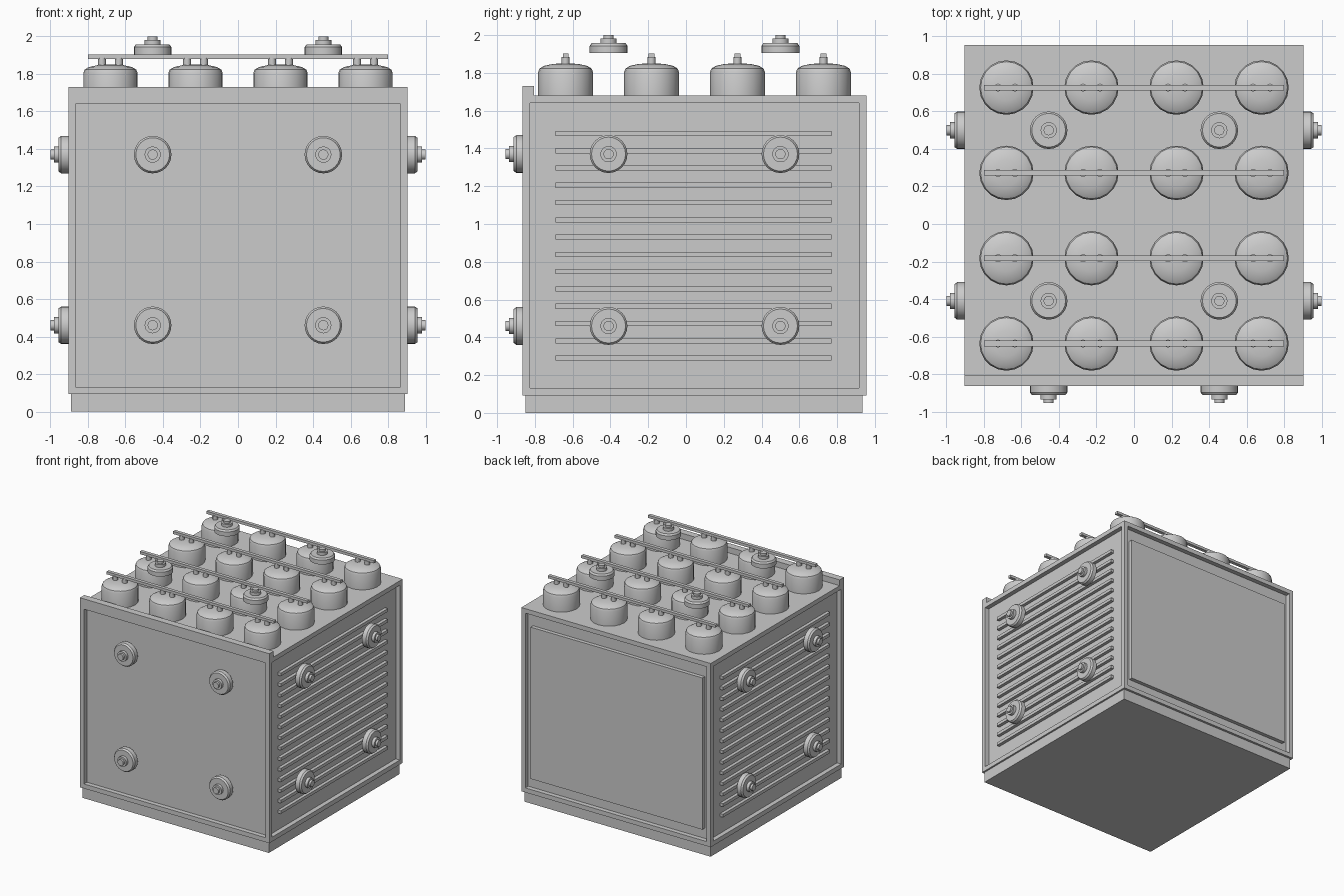
import bpy, bmesh, math
from mathutils import Matrix, Vector

cube = bpy.data.objects.get("Cube")
if cube:
    bpy.data.objects.remove(cube, do_unlink=True)

GREY = (0.6, 0.6, 0.6, 1)
grey = bpy.data.materials.new("plain grey")
grey.diffuse_color = GREY
grey.use_nodes = True
grey.node_tree.nodes["Principled BSDF"].inputs["Base Color"].default_value = GREY


def finish(bm, name):
    bmesh.ops.recalc_face_normals(bm, faces=bm.faces)
    mesh = bpy.data.meshes.new(name)
    bm.to_mesh(mesh)
    bm.free()
    mesh.materials.append(grey)
    obj = bpy.data.objects.new(name, mesh)
    bpy.context.collection.objects.link(obj)
    return obj


def add_box(bm, x, y, z):
    """Box from (min, max) ranges."""
    ranges = (x, y, z)
    size = Matrix.Diagonal([b - a for a, b in ranges] + [1])
    place = Matrix.Translation([(a + b) / 2 for a, b in ranges])
    bmesh.ops.create_cube(bm, size=1, matrix=place @ size)


def box(name, x, y, z):
    bm = bmesh.new()
    add_box(bm, x, y, z)
    return finish(bm, name)


def lathe(name, profile, steps):
    """Closed turned shape around z from (radius, height) points."""
    bm = bmesh.new()
    verts = [bm.verts.new((r, 0, h)) for r, h in profile]
    edges = [bm.edges.new(pair) for pair in zip(verts, verts[1:])]
    bmesh.ops.spin(bm, geom=verts + edges, cent=(0, 0, 0), axis=(0, 0, 1),
                   angle=math.tau, steps=steps)
    bmesh.ops.remove_doubles(bm, verts=bm.verts, dist=0.0001)
    obj = finish(bm, name)
    bpy.context.view_layer.objects.active = obj
    bpy.ops.object.select_all(action='DESELECT')
    obj.select_set(True)
    bpy.ops.object.shade_smooth_by_angle(angle=math.radians(32))
    return obj


def place_copies(obj, spots):
    """Put linked copies at (location, axis) spots; the first uses obj itself."""
    for i, (loc, axis) in enumerate(spots):
        o = obj if i == 0 else obj.copy()
        if i:
            bpy.context.collection.objects.link(o)
        o.location = loc
        o.rotation_euler = Vector((0, 0, 1)).rotation_difference(Vector(axis)).to_euler()


W, FRONT, BACK, TOP = 0.905, -0.865, 0.955, 1.68
MID = (FRONT + BACK) / 2
RECESS = 0.04

# Plinth and case, with a recessed panel on each upright face
box("plinth", (-0.89, 0.89), (-0.85, 0.935), (0, 0.1))
bm = bmesh.new()
add_box(bm, (-W, W), (FRONT, BACK), (0.093, TOP))
bm.normal_update()
sides = [f for f in bm.faces if abs(f.normal.z) < 0.5]
bmesh.ops.inset_individual(bm, faces=sides, thickness=0.055, depth=0)
panels = bmesh.ops.extrude_discrete_faces(bm, faces=sides)["faces"]
for f in panels:
    f.normal_update()
    bmesh.ops.translate(bm, verts=f.verts, vec=f.normal * -RECESS)
finish(bm, "case")

# Raised lip along the front top edge, and the back cover
box("front_lip", (-W, W), (FRONT, -0.805), (TOP, 1.73))
box("back_cover", (-0.82, 0.82), (BACK - RECESS - 0.005, BACK - 0.007), (0.22, 1.53))

# Cooling slats on both sides
for side, sign in (("left", 1), ("right", -1)):
    bm = bmesh.new()
    for i in range(14):
        z = 0.29 + i * 0.0915
        inner, outer = W - RECESS - 0.005, W - 0.012
        add_box(bm, sorted((sign * inner, sign * outer)), (-0.69, 0.77),
                (z - 0.0135, z + 0.0135))
    finish(bm, side + "_slats")

# Sixteen domed cells, each with two studs, joined in rows by bars
cols = [(i - 1.5) * 0.4535 for i in range(4)]
rows = [MID + (i - 1.5) * 0.455 for i in range(4)]
cell = lathe("cell", [(0, -0.01), (0.145, -0.01), (0.145, 0.125), (0.138, 0.143),
                      (0.115, 0.157), (0.07, 0.167), (0, 0.172)], 20)
place_copies(cell, [((x, y, TOP), (0, 0, 1)) for x in cols for y in rows])
stud = lathe("stud", [(0, 0), (0.021, 0), (0.021, 0.05), (0, 0.05)], 12)
place_copies(stud, [((x + s * 0.045, y, 1.835), (0, 0, 1))
                    for x in cols for y in rows for s in (-1, 1)])
for y in rows:
    box("connecting_bar", (-0.8, 0.8), (y - 0.015, y + 0.015), (1.88, 1.903))

# Stepped round mounts, four on the front, each side and above the top
mount = lathe("round_mount", [(0, 0), (0.1, 0), (0.1, 0.038), (0.09, 0.052),
                              (0.043, 0.052), (0.043, 0.077), (0.027, 0.077),
                              (0.027, 0.095), (0, 0.095)], 24)
off, heights = 0.455, (0.46, 1.37)
spots = []
for a in (-off, off):
    spots += [((a, MID + b, 1.905), (0, 0, 1)) for b in (-off, off)]
    for z in heights:
        spots.append(((a, FRONT + 0.005, z), (0, -1, 0)))
        spots += [((s * W, MID + a, z), (s, 0, 0)) for s in (-1, 1)]
place_copies(mount, spots)
